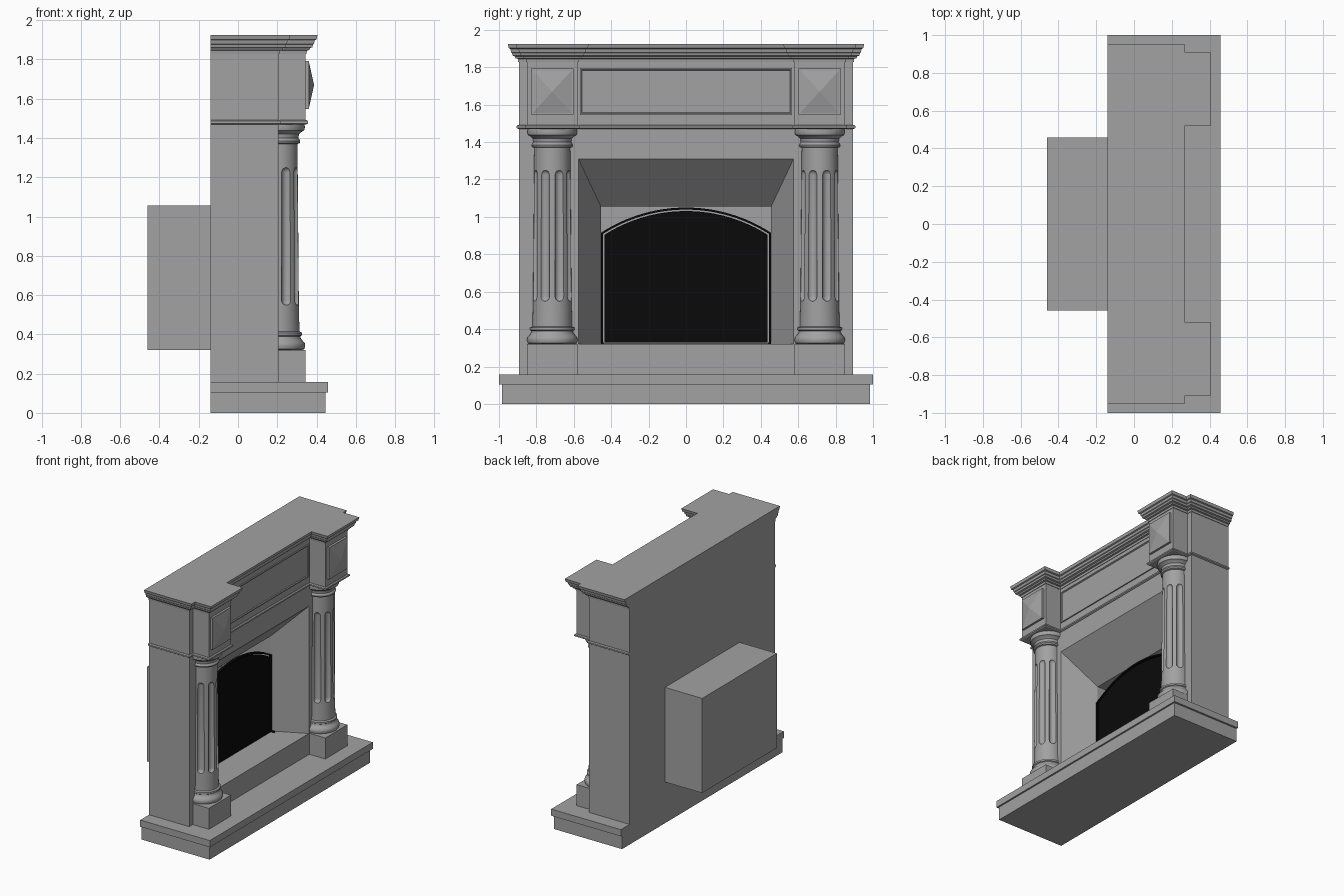
import bpy, bmesh
from math import sin, cos, pi, asin, sqrt, radians

if "Cube" in bpy.data.objects:
    bpy.data.objects.remove(bpy.data.objects["Cube"])


def material(name, value):
    m = bpy.data.materials.new(name)
    m.use_nodes = True
    color = (value, value, value, 1)
    m.diffuse_color = color
    m.node_tree.nodes["Principled BSDF"].inputs["Base Color"].default_value = color
    return m


STONE = material("grey stone", 0.36)
IRON = material("black iron", 0.003)


def add_loft(bm, rings, caps=True, wrap=False):
    """Skin a stack of equal-length point rings."""
    loops = [[bm.verts.new(p) for p in ring] for ring in rings]
    pairs = list(zip(loops, loops[1:]))
    if wrap:
        pairs.append((loops[-1], loops[0]))
    for a, b in pairs:
        for i in range(len(a)):
            j = (i + 1) % len(a)
            bm.faces.new((a[i], a[j], b[j], b[i]))
    if caps and not wrap:
        bm.faces.new(loops[0])
        bm.faces.new(loops[-1])


def finish(name, bm, mat, smooth=False):
    bmesh.ops.recalc_face_normals(bm, faces=bm.faces)
    me = bpy.data.meshes.new(name)
    bm.to_mesh(me)
    bm.free()
    me.materials.append(mat)
    ob = bpy.data.objects.new(name, me)
    bpy.context.collection.objects.link(ob)
    if smooth:
        smooth_shade(ob)
    return ob


def smooth_shade(ob):
    bpy.ops.object.select_all(action='DESELECT')
    ob.select_set(True)
    bpy.context.view_layer.objects.active = ob
    bpy.ops.object.shade_smooth_by_angle(angle=radians(35))


def loft(name, rings, mat=STONE, smooth=False, **kw):
    bm = bmesh.new()
    add_loft(bm, rings, **kw)
    return finish(name, bm, mat, smooth)


def rect_z(x0, x1, y0, y1, z):
    return [(x0, y0, z), (x1, y0, z), (x1, y1, z), (x0, y1, z)]


def rect_x(x, y0, y1, z0, z1):
    return [(x, y0, z0), (x, y1, z0), (x, y1, z1), (x, y0, z1)]


def box(name, x0, x1, y0, y1, z0, z1, mat=STONE):
    return loft(name, [rect_z(x0, x1, y0, y1, z) for z in (z0, z1)], mat)


def circle(cx, cy, r, z, n):
    return [(cx + r * cos(2 * pi * i / n), cy + r * sin(2 * pi * i / n), z) for i in range(n)]


def cut(ob, cutter):
    """Subtract the cutter, then discard it."""
    cutter.hide_render = True
    mod = ob.modifiers.new("cut", 'BOOLEAN')
    mod.operation, mod.object, mod.solver = 'DIFFERENCE', cutter, 'EXACT'
    dg = bpy.context.evaluated_depsgraph_get()
    me = bpy.data.meshes.new_from_object(ob.evaluated_get(dg))
    ob.modifiers.clear()
    ob.data = me
    bpy.data.objects.remove(cutter)


BACK, FACE, BLOCK = -0.14, 0.207, 0.345   # depths of wall back, wall face, corner blocks
SIDE, OUT, IN = 0.893, 0.85, 0.58         # half widths of wall and corner blocks
FLOOR = 0.32


def plan(o, z):
    """Stepped plan of wall plus corner blocks, grown outward by o."""
    half = [(BACK, SIDE + o), (FACE + o, SIDE + o), (FACE + o, OUT + o),
            (BLOCK + o, OUT + o), (BLOCK + o, IN - o), (FACE + o, IN - o)]
    return [(x, -y, z) for x, y in half] + [(x, y, z) for x, y in reversed(half)]


# Hearth slabs
box("hearth_base", BACK, 0.445, -0.985, 0.985, 0, 0.105)
box("hearth_slab", BACK, 0.458, -1, 1, 0.105, 0.157)

# Wall with splayed opening
wall = box("wall", BACK, FACE, -SIDE, SIDE, 0.157, 1.478)
cut(wall, loft("opening_cutter", [
    rect_x(-0.2, -0.455, 0.455, FLOOR, 1.055),
    rect_x(-0.04, -0.455, 0.455, FLOOR, 1.055),
    rect_x(FACE + 0.001, -0.575, 0.575, FLOOR, 1.31)]))

# Firebox, open toward the room
bm = bmesh.new()
add_loft(bm, [rect_x(x, -0.458, 0.458, FLOOR, 1.055) for x in (BACK, -0.46)])
bm.faces.ensure_lookup_table()
bmesh.ops.delete(bm, geom=[bm.faces[4]], context='FACES_ONLY')
finish("firebox", bm, STONE)

# Frieze, lower moulding and stepped cornice follow the same plan
loft("lower_moulding", [plan(o, z) for o, z in
     ((0.004, 1.47), (0.012, 1.475), (0.012, 1.486), (0.004, 1.492))])
loft("frieze", [plan(0, z) for z in (1.478, 1.835)])
CORNICE = [(0.004, 1.828), (0.006, 1.845), (0.018, 1.848), (0.022, 1.858), (0.034, 1.862),
           (0.037, 1.876), (0.042, 1.88), (0.046, 1.898), (0.055, 1.902), (0.06, 1.925)]
loft("cornice", [plan(o, z) for o, z in CORNICE])

# Centre frieze panel
loft("frieze_panel", [rect_x(FACE + d, -0.567 + i, 0.567 - i, 1.545 + i, 1.795 - i)
     for d, i in ((0, 0), (0.009, 0), (0.009, 0.008), (0.003, 0.012))])

# Column profile: radius, height
PROFILE = [(0.118, 0.32), (0.13, 0.325), (0.135, 0.34), (0.133, 0.355), (0.122, 0.368),
           (0.113, 0.378), (0.111, 0.39), (0.118, 0.395), (0.118, 0.408), (0.106, 0.414),
           (0.103, 0.55), (0.097, 1.25), (0.096, 1.37), (0.107, 1.374), (0.11, 1.384),
           (0.105, 1.394), (0.101, 1.4), (0.104, 1.42), (0.118, 1.432), (0.13, 1.438),
           (0.134, 1.455), (0.13, 1.474)]

for s, side in ((-1, "right"), (1, "left")):
    y = s * 0.715
    box(side + "_pedestal", 0.19, BLOCK, y - 0.135, y + 0.135, 0.157, FLOOR)
    column = loft(side + "_column", [circle(FACE, y, r, z, 48) for r, z in PROFILE])

    # Round-ended flutes on the exposed half
    bm = bmesh.new()
    for a in (-67.5, -22.5, 22.5, 67.5):
        cx, cy = FACE + 0.108 * cos(radians(a)), y + 0.108 * sin(radians(a))
        ends = [radians(t) for t in (10, 30, 50, 70, 90)]
        low = [(0.027 * sin(t), 0.575 - 0.027 * cos(t)) for t in ends]
        high = [(r, 0.575 + 1.225 - z) for r, z in reversed(low)]
        add_loft(bm, [circle(cx, cy, r, z, 16) for r, z in low + high])
    cut(column, finish("flute_cutter", bm, STONE))
    smooth_shade(column)

    # Pointed panel on the corner block
    loft(side + "_block_panel", [rect_x(BLOCK + d, y - w, y + w, 1.67 - h, 1.67 + h)
         for d, w, h in ((0, 0.113, 0.123), (0.017, 0.113, 0.123),
                         (0.017, 0.104, 0.114), (0.042, 0.002, 0.002))])

    # Screen foot
    box(side + "_screen_foot", -0.06, 0, s * 0.448 - 0.006, s * 0.448 + 0.006,
        FLOOR, 0.33, IRON)

# Arched fire screen
RADIUS, CENTRE = 0.834, 0.216


def arch(o, x, n=24):
    w, r = 0.455 - o, RADIUS - o
    a = asin(w / r)
    pts = [(x, r * sin(a - 2 * a * i / n), CENTRE + r * cos(a - 2 * a * i / n))
           for i in range(n + 1)]
    return [(x, -w, 0.322 + o * 0.3), (x, w, 0.322 + o * 0.3)] + pts


loft("screen_frame", [arch(0, -0.045), arch(0, -0.025), arch(0.011, -0.025),
                      arch(0.011, -0.045)], IRON, wrap=True)
loft("screen_panel", [arch(0.019, -0.042), arch(0.019, -0.03)], IRON)
